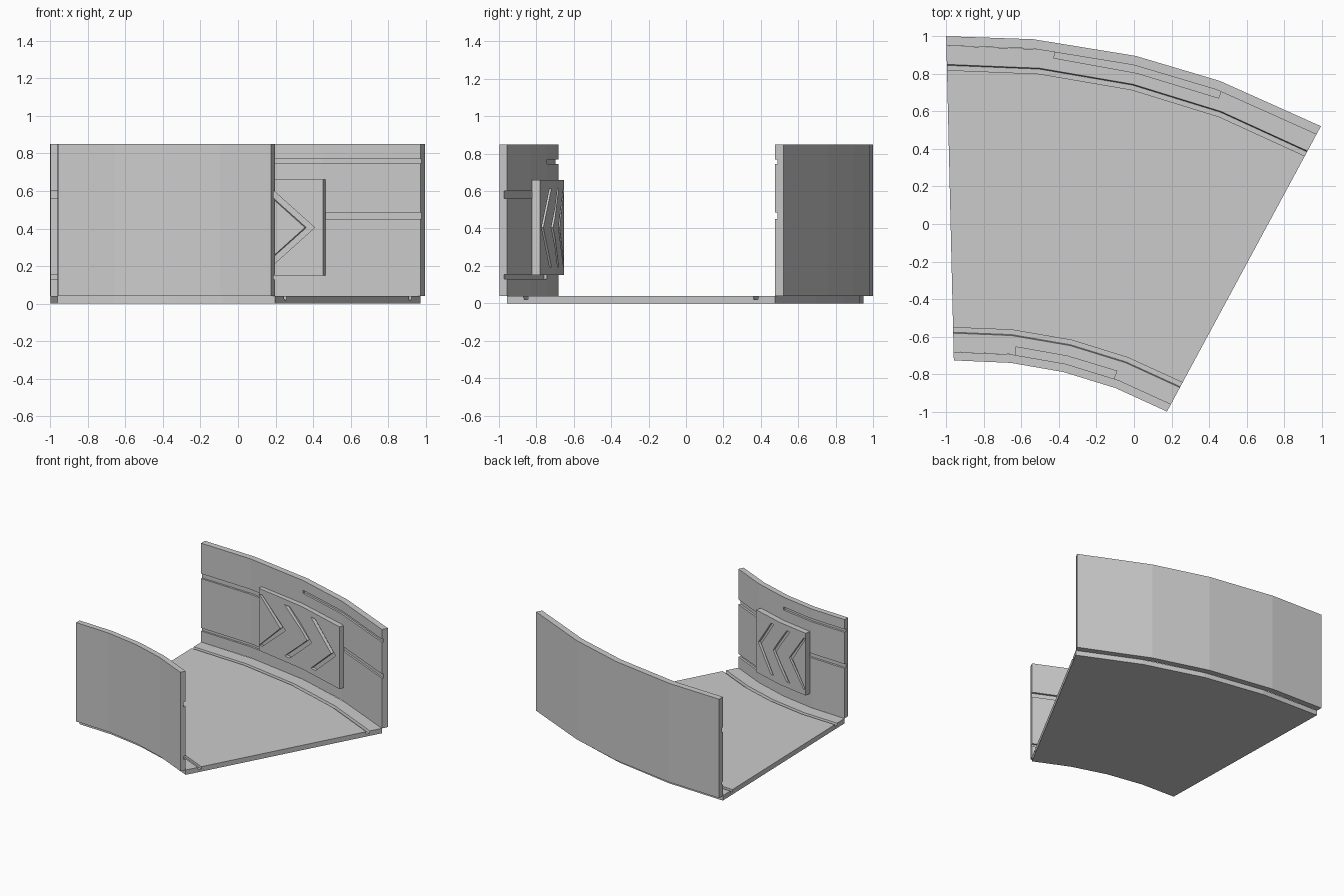
import bpy, bmesh
from math import sin, cos, radians

if "Cube" in bpy.data.objects:
    bpy.data.objects.remove(bpy.data.objects["Cube"])

CX, CY = -0.905, -3.0          # centre of the bend
A0, A1 = -1.35, 28.35          # angle range, degrees from +y toward +x


def polar(a, r, z):
    t = radians(a)
    return (CX + r * sin(t), CY + r * cos(t), z)


def loft(name, sections):
    """Closed solid through equal-length loops of points."""
    bm = bmesh.new()
    loops = [[bm.verts.new(p) for p in s] for s in sections]
    n = len(loops[0])
    for a, b in zip(loops, loops[1:]):
        for i in range(n):
            j = (i + 1) % n
            bm.faces.new((a[i], a[j], b[j], b[i]))
    bm.faces.new(loops[0])
    bm.faces.new(loops[-1][::-1])
    bmesh.ops.recalc_face_normals(bm, faces=bm.faces)
    mesh = bpy.data.meshes.new(name)
    bm.to_mesh(mesh)
    bm.free()
    ob = bpy.data.objects.new(name, mesh)
    bpy.context.collection.objects.link(ob)
    return ob


def sweep(name, profile, angles):
    return loft(name, [[polar(a, r, z) for r, z in profile] for a in angles])


def box(r0, r1, z0, z1):
    return [(r0, z0), (r1, z0), (r1, z1), (r0, z1)]


def cut(ob, cutter):
    cutter.hide_render = True
    mod = ob.modifiers.new("cut", 'BOOLEAN')
    mod.operation, mod.solver, mod.object = 'DIFFERENCE', 'EXACT', cutter
    bpy.context.view_layer.objects.active = ob
    bpy.ops.object.modifier_apply(modifier=mod.name)
    bpy.data.objects.remove(cutter)


def wall(name, r0, r1, face, angles, low_end_z, high_end_z):
    """Curved wall with seams on its inside face, each running from an end to the middle."""
    ob = sweep(name, box(r0, r1, 0.04, 0.85), angles)
    first = [A0 - 0.5] + angles[1:3]
    last = angles[2:4] + [A1 + 0.5]
    for span, seams in ((first, low_end_z), (last, high_end_z)):
        for z0, z1 in seams:
            cut(ob, sweep("seam_cutter", box(face - 0.016, face + 0.016, z0, z1), span))


def sign(name, r0, r1, face, a0, a1):
    """Curved panel with three engraved chevrons pointing toward +x."""
    ob = sweep(name, box(r0, r1, 0.15, 0.66), [a0, (a0 + a1) / 2, a1])
    for tip in (0.31, 0.63, 0.95):
        def section(r):
            pts = [(tip - 0.27, 0.615), (tip, 0.405), (tip - 0.27, 0.195),
                   (tip - 0.33, 0.195), (tip - 0.06, 0.405), (tip - 0.33, 0.615)]
            return [polar(a0 + max(u, 0.005) * (a1 - a0), r, z) for u, z in pts]
        cut(ob, loft("chevron_cutter", [section(face - 0.02), section(face + 0.02)]))


# Floor slab with a shallow groove near each wall
sweep("floor", [(2.32, 0), (3.95, 0), (3.95, 0.04), (3.85, 0.04), (3.845, 0.02), (3.82, 0.02),
                (3.82, 0.04), (2.45, 0.04), (2.45, 0.02), (2.425, 0.02), (2.42, 0.04), (2.32, 0.04)],
      [A0, 6.0, 13.5, 20.8, A1])

# Walls: seam heights mirror between the two sides
staggered = [(0.56, 0.60), (0.13, 0.155)]
offset = [(0.745, 0.77), (0.45, 0.485)]
wall("outer_wall", 3.95, 4.0, 3.95, [A0, 5.3, 13.2, 19.9, A1], staggered, offset)
wall("inner_wall", 2.275, 2.32, 2.32, [A0, 6.3, 13.5, 20.8, A1], offset, staggered)

# Chevron panels on the inside faces
sign("outer_sign", 3.91, 3.952, 3.91, 7.0, 20.3)
sign("inner_sign", 2.318, 2.365, 2.365, 6.7, 20.2)
